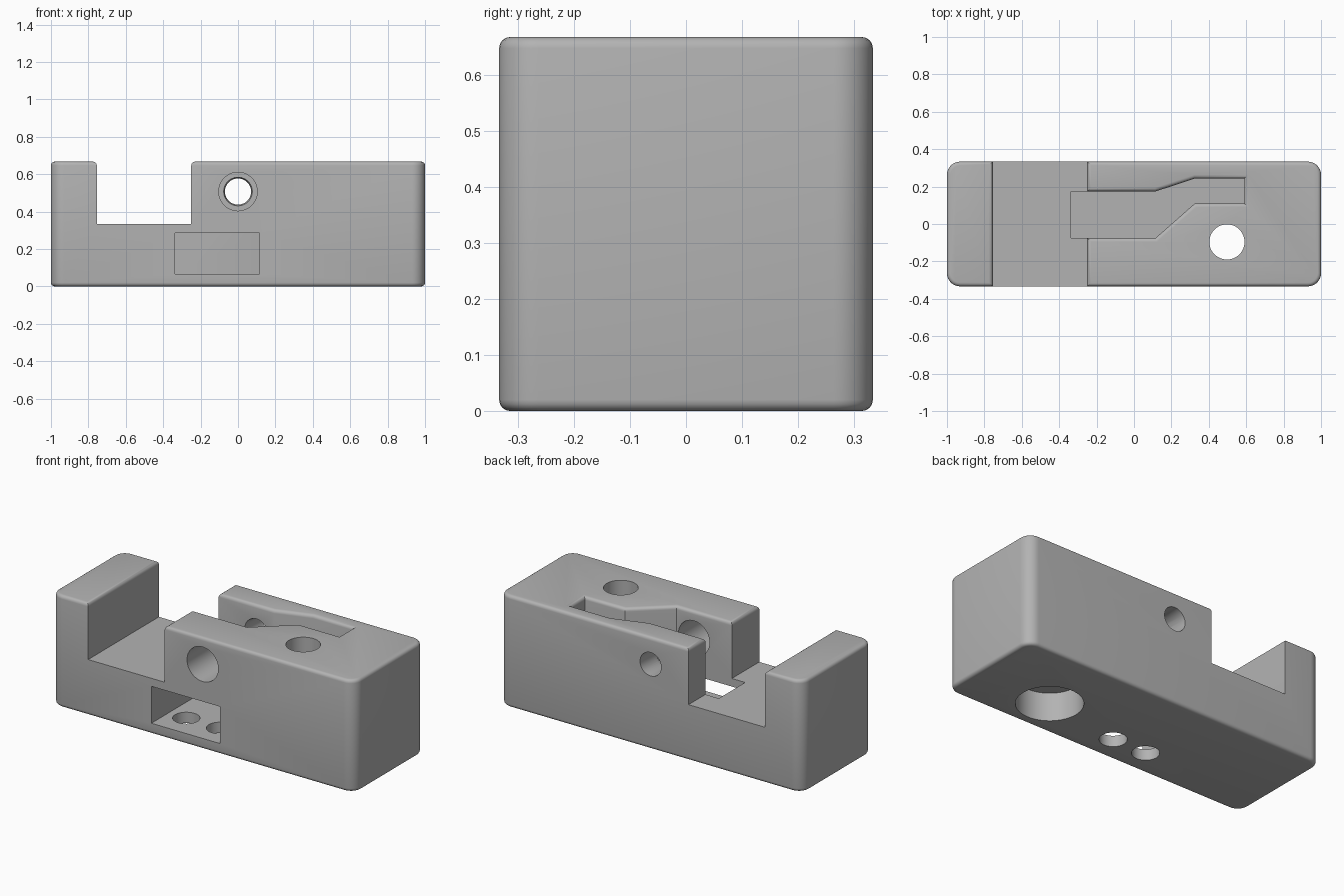
import bpy, bmesh, math
from mathutils import Matrix, Vector

if "Cube" in bpy.data.objects:
    bpy.data.objects.remove(bpy.data.objects["Cube"])

W, D, H = 1.0, 0.3333, 0.667          # half length, half depth, height
FLOOR, STEP = 0.065, 0.333            # pocket floor, gap floor

grey = bpy.data.materials.new("plain grey")
grey.use_nodes = True
colour = (0.45, 0.45, 0.45, 1)
grey.diffuse_color = colour
grey.node_tree.nodes["Principled BSDF"].inputs["Base Color"].default_value = colour


def new_object(name, bm):
    bmesh.ops.recalc_face_normals(bm, faces=bm.faces)
    mesh = bpy.data.meshes.new(name)
    bm.to_mesh(mesh)
    bm.free()
    mesh.materials.append(grey)
    obj = bpy.data.objects.new(name, mesh)
    bpy.context.collection.objects.link(obj)
    return obj


def prism(name, outline, z0, z1):
    bm = bmesh.new()
    face = bm.faces.new([bm.verts.new((x, y, z0)) for x, y in outline])
    out = bmesh.ops.extrude_face_region(bm, geom=[face])
    top = [v for v in out["geom"] if isinstance(v, bmesh.types.BMVert)]
    bmesh.ops.translate(bm, verts=top, vec=(0, 0, z1 - z0))
    return new_object(name, bm)


def box(name, x0, x1, y0, y1, z0, z1):
    return prism(name, [(x0, y0), (x1, y0), (x1, y1), (x0, y1)], z0, z1)


def bore(name, start, end, r0, r1):
    a, b = Vector(start), Vector(end)
    bm = bmesh.new()
    turn = (b - a).to_track_quat('Z', 'Y').to_matrix().to_4x4()
    bmesh.ops.create_cone(bm, cap_ends=True, segments=48, radius1=r0, radius2=r1,
                          depth=(b - a).length,
                          matrix=Matrix.Translation((a + b) / 2) @ turn)
    return new_object(name, bm)


def cut(obj, cutters):
    for cutter in cutters:
        cutter.hide_render = True
        mod = obj.modifiers.new("cut", 'BOOLEAN')
        mod.operation, mod.solver, mod.object = 'DIFFERENCE', 'EXACT', cutter
        bpy.context.view_layer.update()
        graph = bpy.context.evaluated_depsgraph_get()
        mesh = bpy.data.meshes.new_from_object(obj.evaluated_get(graph))
        obj.modifiers.clear()
        obj.data = mesh
        bpy.data.objects.remove(cutter)


# Body with rounded upright corners
body = box("clamp_body", -W, W, -D, D, 0, H)
bm = bmesh.new()
bm.from_mesh(body.data)
upright = [e for e in bm.edges if abs(e.verts[0].co.z - e.verts[1].co.z) > 0.1]
bmesh.ops.bevel(bm, geom=upright, offset=0.07, segments=8, profile=0.5, affect='EDGES')
bm.to_mesh(body.data)
bm.free()

# Jaw gap and the cranked slot in the top
slot = [(-0.338, -0.075), (0.115, -0.075), (0.325, 0.11), (0.59, 0.11),
        (0.59, 0.243), (0.325, 0.243), (0.115, 0.174), (-0.338, 0.174)]
cut(body, [box("gap_cutter", -0.755, -0.25, -1, 1, STEP, 1),
           prism("slot_cutter", slot, FLOOR, 1)])

# Soften the top and bottom rims
bm = bmesh.new()
bm.from_mesh(body.data)
bmesh.ops.remove_doubles(bm, verts=bm.verts, dist=0.0001)
rims = [e for e in bm.edges if len(e.link_faces) == 2 and e.calc_face_angle(0) > 1
        and any(all(abs(v.co.z - z) < 0.001 for v in e.verts) for z in (0, H))]
bmesh.ops.bevel(bm, geom=rims, offset=0.02, segments=4, profile=0.5,
                affect='EDGES', clamp_overlap=True)
bm.to_mesh(body.data)
bm.free()

# Front pocket, cross bore, stepped upright bore and two floor holes
hx, hy, hz = 0.497, -0.096, 0.507
cut(body, [
    box("pocket_cutter", -0.338, 0.115, -1, 0.174, FLOOR, 0.285),
    bore("front_bore", (0, -0.5, hz), (0, 0.1, hz), 0.103, 0.103),
    bore("rear_taper", (0, 0.1, hz), (0, 0.2, hz), 0.095, 0.07),
    bore("rear_bore", (0, 0.15, hz), (0, 0.5, hz), 0.07, 0.07),
    bore("upright_bore", (hx, hy, -0.1), (hx, hy, 1), 0.094, 0.094),
    bore("wide_bore", (hx, hy, -0.1), (hx, hy, 0.167), 0.18, 0.18),
    bore("floor_hole_left", (0, -0.17, -0.1), (0, -0.17, 0.12), 0.074, 0.074),
    bore("floor_hole_right", (-0.222, -0.17, -0.1), (-0.222, -0.17, 0.12), 0.074, 0.074),
])

# Smooth the rounded areas, keep the cut edges sharp
bpy.ops.object.select_all(action='DESELECT')
body.select_set(True)
bpy.context.view_layer.objects.active = body
bpy.ops.object.shade_smooth_by_angle(angle=math.radians(30))
